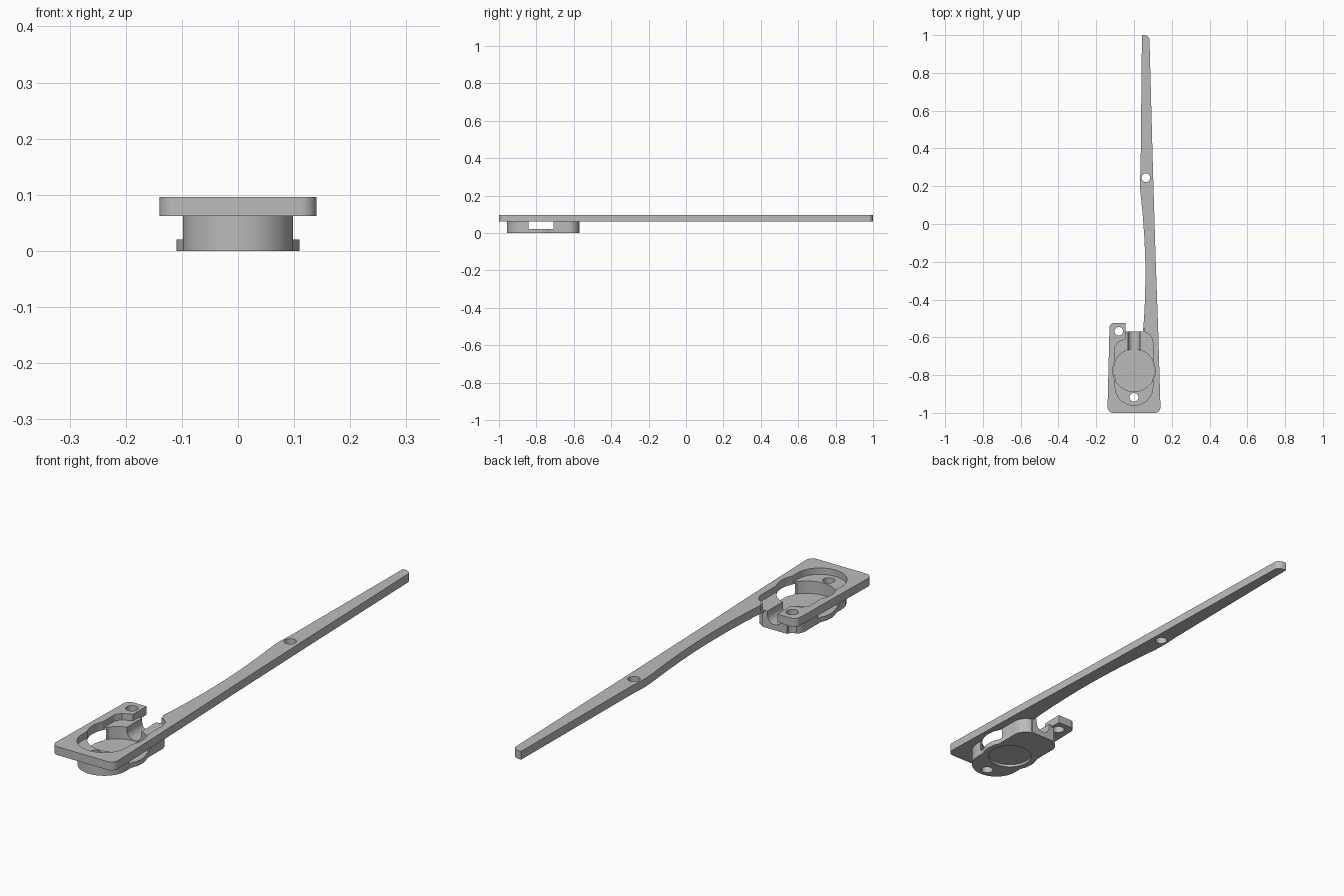
import bpy, bmesh, math
from mathutils import Vector

if "Cube" in bpy.data.objects:
    bpy.data.objects.remove(bpy.data.objects["Cube"], do_unlink=True)

grey = bpy.data.materials.new("plain grey")
grey.use_nodes = True
grey.diffuse_color = (0.5, 0.5, 0.5, 1)
grey.node_tree.nodes["Principled BSDF"].inputs["Base Color"].default_value = (0.5, 0.5, 0.5, 1)

PLATE_LOW, PLATE_TOP, FLOOR = 0.062, 0.096, 0.02
CAVITY = (0, -0.775)


def arc(cx, cy, r, a0, a1, n=16):
    """Points along an arc, angles in degrees."""
    angles = [math.radians(a0 + (a1 - a0) * i / n) for i in range(n + 1)]
    return [(cx + r * math.cos(a), cy + r * math.sin(a)) for a in angles]


def smooth(points, n=6):
    """Catmull-Rom curve through the points."""
    p = [Vector(q) for q in points]
    p = [2 * p[0] - p[1]] + p + [2 * p[-1] - p[-2]]
    out = []
    for a, b, c, d in zip(p, p[1:], p[2:], p[3:]):
        for i in range(n):
            t = i / n
            out.append(tuple(0.5 * (2 * b + (c - a) * t + (2 * a - 5 * b + 4 * c - d) * t * t
                                    + (3 * b - a - 3 * c + d) * t ** 3)))
    return out + [tuple(points[-1])]


def prism(name, outline, z0, z1):
    """Extrude a flat outline from z0 to z1."""
    bm = bmesh.new()
    face = bm.faces.new([bm.verts.new((x, y, z0)) for x, y in outline])
    top = bmesh.ops.extrude_face_region(bm, geom=[face])["geom"]
    bmesh.ops.translate(bm, vec=(0, 0, z1 - z0),
                        verts=[v for v in top if isinstance(v, bmesh.types.BMVert)])
    bmesh.ops.recalc_face_normals(bm, faces=bm.faces)
    mesh = bpy.data.meshes.new(name)
    bm.to_mesh(mesh)
    bm.free()
    mesh.materials.append(grey)
    obj = bpy.data.objects.new(name, mesh)
    bpy.context.collection.objects.link(obj)
    return obj


def disc(name, x, y, r, z0, z1, n=64):
    return prism(name, arc(x, y, r, 0, 360, n)[:-1], z0, z1)


def box(name, x0, x1, y0, y1, z0, z1):
    return prism(name, [(x0, y0), (x1, y0), (x1, y1), (x0, y1)], z0, z1)


def combine(target, other, operation):
    mod = target.modifiers.new(operation, "BOOLEAN")
    mod.operation, mod.solver, mod.object = operation, "EXACT", other
    bpy.context.view_layer.objects.active = target
    bpy.ops.object.modifier_apply(modifier=mod.name)
    bpy.data.objects.remove(other, do_unlink=True)


# Flat plate: rounded base, long slender arm and a short lug
arm_inner = smooth([(0.035, 0.3), (0.032, 0.2), (0.045, 0.06), (0.055, -0.08), (0.06, -0.22),
                    (0.059, -0.36), (0.053, -0.5), (0.04, -0.65)])
plate_outline = (
    arc(-0.11, -0.97, 0.03, 180, 270, 8) + arc(0.11, -0.97, 0.03, 270, 360, 8)
    + [(0.128, -0.56), (0.115, -0.2), (0.1, 0.3)]
    + arc(0.06, 0.975, 0.022, 0, 60, 6) + [(0.058, 1.0), (0.042, 1.0)]
    + arm_inner + [(-0.045, -0.65)]
    + [(-0.045, -0.523)] + arc(-0.104, -0.549, 0.026, 90, 180, 8))
arm_plate = prism("arm_plate", plate_outline, PLATE_LOW, PLATE_TOP)

# Housing below the plate, with a round foot
housing_outline = (arc(0, -0.86, 0.098, 180, 360, 32)
                   + arc(0.04, -0.63, 0.058, 0, 75, 10)
                   + [(0.055, -0.57), (-0.055, -0.57)]
                   + arc(-0.04, -0.63, 0.058, 105, 180, 10))
housing = prism("housing", housing_outline, 0, 0.07)
combine(housing, disc("foot", *CAVITY, 0.11, 0, FLOOR), "UNION")

# Side windows above the foot
for side in (-1, 1):
    x0, x1 = sorted((side * 0.085, side * 0.2))
    combine(housing, box("window", x0, x1, -0.842, -0.708, FLOOR, PLATE_LOW), "DIFFERENCE")
combine(arm_plate, housing, "UNION")

# Shallow recess in the plate, open at the back between the lug and the arm
recess_outline = (arc(0, -0.86, 0.1, 180, 360, 32)
                  + arc(0.04, -0.63, 0.06, 0, 75, 10)
                  + [(0.054, -0.55), (-0.045, -0.55), (-0.046, -0.61), (-0.085, -0.625), (-0.1, -0.65)])
combine(arm_plate, prism("recess", recess_outline, 0.07, 0.15), "DIFFERENCE")

# Round cavity and the shallow dish under the foot
combine(arm_plate, disc("cavity", *CAVITY, 0.112, FLOOR, 0.15), "DIFFERENCE")
combine(arm_plate, disc("dish", *CAVITY, 0.085, -0.05, 0.01), "DIFFERENCE")

# Round-bottomed channel from the cavity to the back
channel = prism("channel", arc(0, 0, 0.032, 180, 360, 20) + [(0.032, 0.06), (-0.032, 0.06)], -0.76, -0.5)
for v in channel.data.vertices:
    x, y, z = v.co
    v.co = (-x, z, y + 0.054)
combine(arm_plate, channel, "DIFFERENCE")

# Screw holes
for x, y in [(-0.08, -0.568), (0, -0.918), (0.063, 0.245)]:
    combine(arm_plate, disc("hole", x, y, 0.023, -0.05, 0.15, 32), "DIFFERENCE")

bpy.ops.object.select_all(action="DESELECT")
arm_plate.select_set(True)
bpy.context.view_layer.objects.active = arm_plate
bpy.ops.object.shade_smooth_by_angle(angle=math.radians(30))
